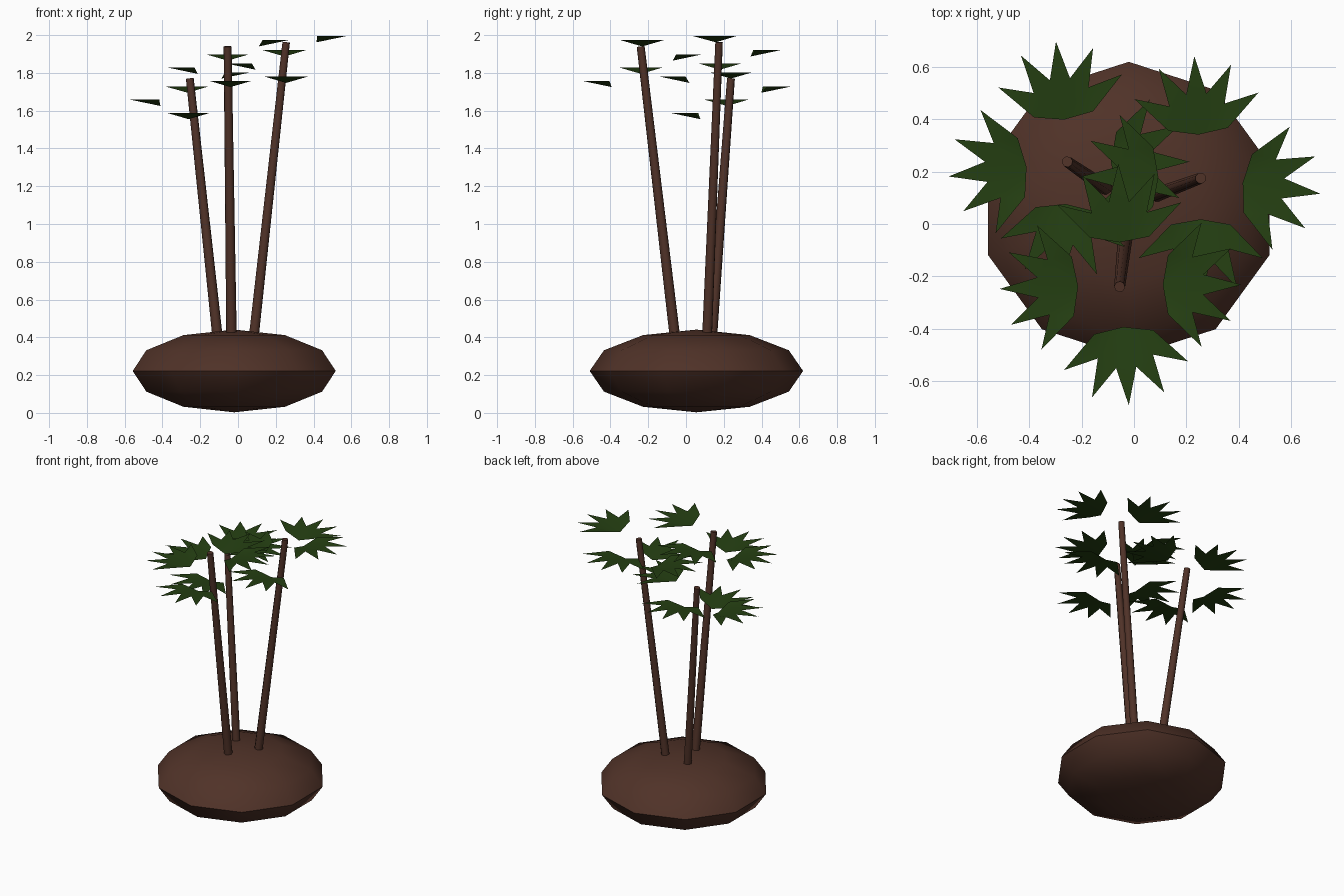
import bpy, bmesh, math
from mathutils import Vector, Matrix

cube = bpy.data.objects.get("Cube")
if cube:
    bpy.data.objects.remove(cube)


def make_material(name, rgb):
    mat = bpy.data.materials.new(name)
    mat.use_nodes = True
    color = (*rgb, 1.0)
    mat.diffuse_color = color
    bsdf = next(n for n in mat.node_tree.nodes if n.type == 'BSDF_PRINCIPLED')
    bsdf.inputs["Base Color"].default_value = color
    bsdf.inputs["Roughness"].default_value = 0.9
    return mat


brown = make_material("bark_brown", (0.08, 0.032, 0.021))
green = make_material("leaf_green", (0.018, 0.05, 0.006))


def finish(bm, name, mat, smooth_angle):
    mesh = bpy.data.meshes.new(name)
    bm.to_mesh(mesh)
    bm.free()
    mesh.materials.append(mat)
    obj = bpy.data.objects.new(name, mesh)
    bpy.context.collection.objects.link(obj)
    bpy.ops.object.select_all(action='DESELECT')
    obj.select_set(True)
    bpy.context.view_layer.objects.active = obj
    bpy.ops.object.shade_smooth_by_angle(angle=math.radians(smooth_angle))
    return obj


# Soil mound: a flattened low-poly ball
bm = bmesh.new()
bmesh.ops.create_uvsphere(bm, u_segments=10, v_segments=6, radius=1)
bmesh.ops.scale(bm, vec=(0.565, 0.565, 0.219), verts=bm.verts)
bmesh.ops.translate(bm, vec=(-0.02, 0.055, 0.222), verts=bm.verts)
finish(bm, "soil_mound", brown, 60)


# Tapered trunk between two points
def make_trunk(name, base, top):
    axis = top - base
    bm = bmesh.new()
    bmesh.ops.create_cone(bm, cap_ends=True, segments=8, radius1=0.028,
                          radius2=0.021, depth=axis.length)
    turn = axis.to_track_quat('Z', 'Y').to_matrix().to_4x4()
    bmesh.ops.transform(bm, matrix=Matrix.Translation((base + top) / 2) @ turn,
                        verts=bm.verts)
    finish(bm, name, brown, 50)


# Five-lobed fan leaf: stem point dips below the flat lobes
def make_leaf(name, stem, heading):
    bm = bmesh.new()

    def point(angle, radius):
        a = heading + math.radians(angle)
        return bm.verts.new(stem + Vector((radius * math.cos(a),
                                           radius * math.sin(a), 0.033)))

    root = bm.verts.new(stem)
    notches = [point(a, r) for a, r in
               ((-80, 0.115), (-43, 0.155), (-14, 0.16),
                (14, 0.16), (43, 0.155), (80, 0.115))]
    tips = [point(a, r) for a, r in
            ((-58, 0.28), (-28, 0.295), (0, 0.3), (28, 0.295), (58, 0.28))]
    for i, tip in enumerate(tips):
        bm.faces.new((root, notches[i], notches[i + 1]))
        bm.faces.new((notches[i], tip, notches[i + 1]))
    finish(bm, name, green, 60)


# Each tree: trunk base, trunk top, crown centre, leaf twists (E, N, W, S)
trees = {
    "left_rear": ((0.08, 0.11, 0.37), (0.255, 0.175, 1.962),
                  (0.255, 0.18), (-8, 3, 0, 0)),
    "right_rear": ((-0.105, 0.135, 0.37), (-0.255, 0.238, 1.77),
                   (-0.25, 0.238), (0, 6, 7, -4)),
    "front": ((-0.034, -0.055, 0.37), (-0.055, -0.24, 1.94),
              (-0.052, -0.232), (0, 1, 2, 4)),
}
sides = ("east", "north", "west", "south")
drops = (0, 0.075, 0.145, 0.215)

for tree, (base, top, crown, twists) in trees.items():
    make_trunk(tree + "_trunk", Vector(base), Vector(top))
    for i, (side, drop, twist) in enumerate(zip(sides, drops, twists)):
        out = i * math.pi / 2
        lean = out + math.radians(twist)
        stem = Vector((crown[0] + 0.162 * math.cos(lean),
                       crown[1] + 0.162 * math.sin(lean), top[2] - drop))
        make_leaf(f"{tree}_leaf_{side}", stem, lean)
